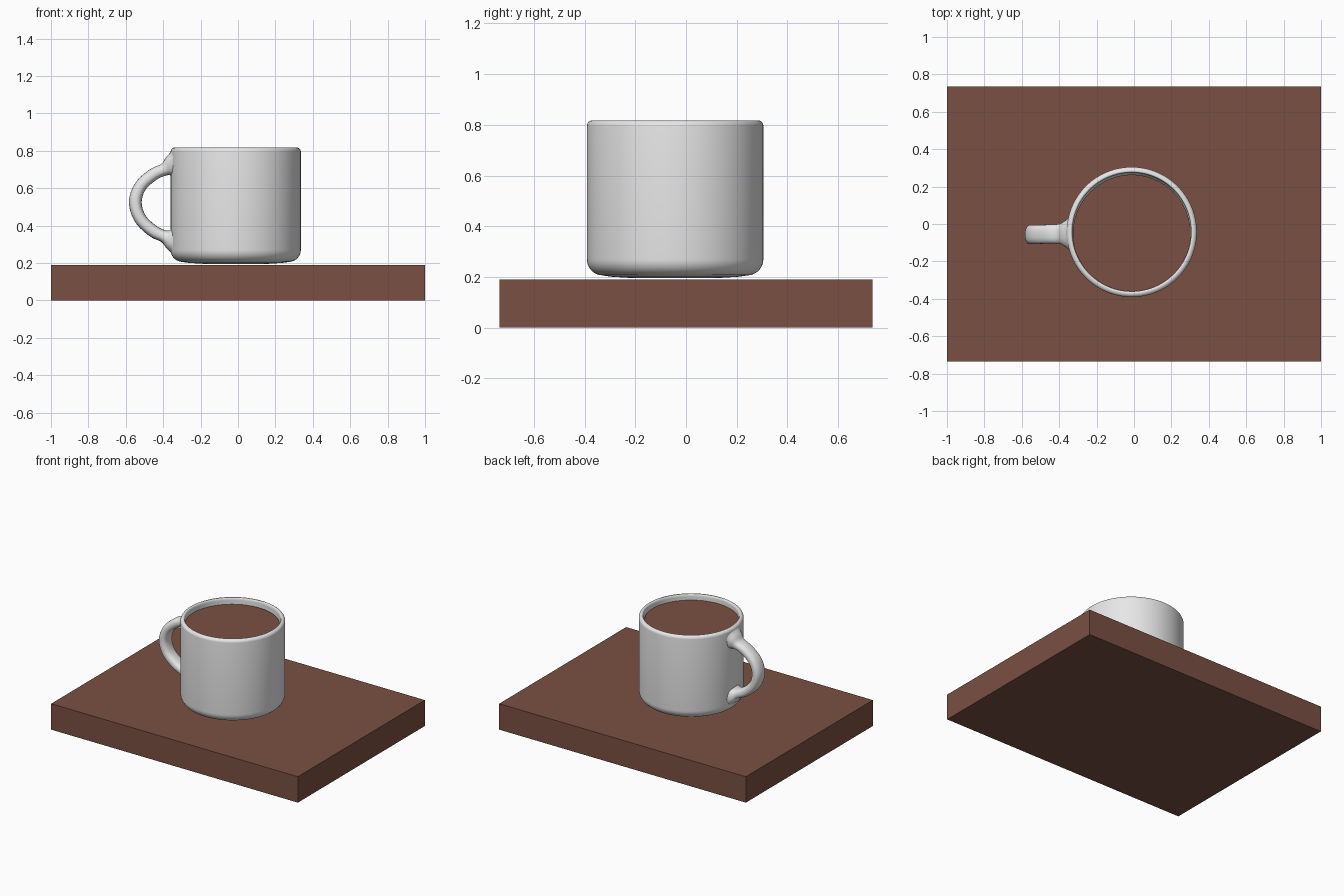
import bpy, bmesh, math
from mathutils import Vector

if "Cube" in bpy.data.objects:
    bpy.data.objects.remove(bpy.data.objects["Cube"])


def material(name, rgb):
    m = bpy.data.materials.new(name)
    m.diffuse_color = (*rgb, 1)
    m.use_nodes = True
    m.node_tree.nodes["Principled BSDF"].inputs["Base Color"].default_value = m.diffuse_color
    return m


WHITE = material("white ceramic", (0.8, 0.8, 0.8))
BROWN = material("warm brown", (0.195, 0.08, 0.054))
CX, CY = -0.012, -0.043      # mug axis


def make(name, bm, mat, smooth=True):
    bmesh.ops.recalc_face_normals(bm, faces=bm.faces)
    me = bpy.data.meshes.new(name)
    bm.to_mesh(me)
    bm.free()
    me.materials.append(mat)
    ob = bpy.data.objects.new(name, me)
    bpy.context.collection.objects.link(ob)
    if smooth:
        bpy.ops.object.select_all(action='DESELECT')
        ob.select_set(True)
        bpy.context.view_layer.objects.active = ob
        bpy.ops.object.shade_smooth_by_angle(angle=math.radians(40))
    return ob


def bridge(bm, rings):
    for a, b in zip(rings, rings[1:]):
        n = len(a)
        for i in range(n):
            j = (i + 1) % n
            bm.faces.new((a[i], a[j], b[j], b[i]))


def lathe(name, profile, mat, n=96):
    bm = bmesh.new()
    rings = [[bm.verts.new((CX + r * math.cos(2 * math.pi * i / n),
                            CY + r * math.sin(2 * math.pi * i / n), z))
              for i in range(n)] for r, z in profile]
    bridge(bm, rings)
    bm.faces.new(rings[0])
    bm.faces.new(rings[-1])
    return make(name, bm, mat)


def arc(cx, cz, rx, rz, a0, a1, n=8):
    return [(cx + rx * math.cos(math.radians(a0 + (a1 - a0) * i / n)),
             cz + rz * math.sin(math.radians(a0 + (a1 - a0) * i / n))) for i in range(n + 1)]


# Board
bm = bmesh.new()
bmesh.ops.create_cube(bm, size=1)
bmesh.ops.scale(bm, vec=(2, 1.47, 0.19), verts=bm.verts)
bmesh.ops.translate(bm, vec=(0, 0, 0.095), verts=bm.verts)
make("board", bm, BROWN, smooth=False)

# Mug body: foot, outer wall, rounded rim, inner wall, inner floor
R = 0.348
profile = [(0.17, 0.196), (0.25, 0.201)]
profile += arc(R - 0.065, 0.27, 0.065, 0.064, -75, 0)
profile += arc(R - 0.022, 0.796, 0.022, 0.022, 0, 90, 6)
profile += arc(R - 0.022, 0.799, 0.009, 0.019, 90, 180, 6)[1:]
profile += arc(R - 0.091, 0.28, 0.06, 0.05, 0, -90)
lathe("mug_body", profile, WHITE)

# Coffee surface, slightly off the mug axis
bm = bmesh.new()
bmesh.ops.create_circle(bm, cap_ends=True, segments=96, radius=0.315)
bmesh.ops.translate(bm, vec=(CX, CY - 0.008, 0.775), verts=bm.verts)
make("coffee", bm, BROWN, smooth=False)

# Handle: x, z, half thickness, half width along the loop
path = [(-0.335, 0.722, 0.085, 0.095), (-0.362, 0.715, 0.058, 0.072),
        (-0.395, 0.700, 0.034, 0.054), (-0.455, 0.672, 0.033, 0.051),
        (-0.522, 0.610, 0.033, 0.051), (-0.549, 0.525, 0.034, 0.052),
        (-0.522, 0.437, 0.033, 0.051), (-0.455, 0.372, 0.033, 0.051),
        (-0.395, 0.343, 0.034, 0.054), (-0.362, 0.330, 0.058, 0.072),
        (-0.335, 0.325, 0.085, 0.095)]


def catmull(pts, steps=6):
    p = [Vector(q) for q in pts]
    p = [2 * p[0] - p[1]] + p + [2 * p[-1] - p[-2]]
    out = []
    for i in range(1, len(p) - 2):
        a, b, c, d = p[i - 1:i + 3]
        for s in range(steps):
            t = s / steps
            out.append(0.5 * (2 * b + (c - a) * t + (2 * a - 5 * b + 4 * c - d) * t * t
                              + (3 * b - a - 3 * c + d) * t ** 3))
    return out + [p[-2]]


pts = catmull(path)
bm = bmesh.new()
rings = []
for k, q in enumerate(pts):
    a, b = pts[max(k - 1, 0)], pts[min(k + 1, len(pts) - 1)]
    tan = Vector((b[0] - a[0], b[1] - a[1])).normalized()
    nx, nz = -tan.y, tan.x
    yc = CY + (q[0] - CX) * 0.025
    ring = []
    for i in range(24):
        t = 2 * math.pi * i / 24
        c, s = math.cos(t), math.sin(t)
        u = math.copysign(abs(c) ** 0.8, c) * q[2]
        v = math.copysign(abs(s) ** 0.8, s) * q[3]
        ring.append(bm.verts.new((q[0] + nx * u, yc + v, q[1] + nz * u)))
    rings.append(ring)
bridge(bm, rings)
# keep the buried ends inside the mug wall
for v in bm.verts:
    d = Vector((v.co.x - CX, v.co.y - CY))
    if d.length < R - 0.012:
        d = d.normalized() * (R - 0.012)
        v.co.x, v.co.y = CX + d.x, CY + d.y
make("handle", bm, WHITE)
